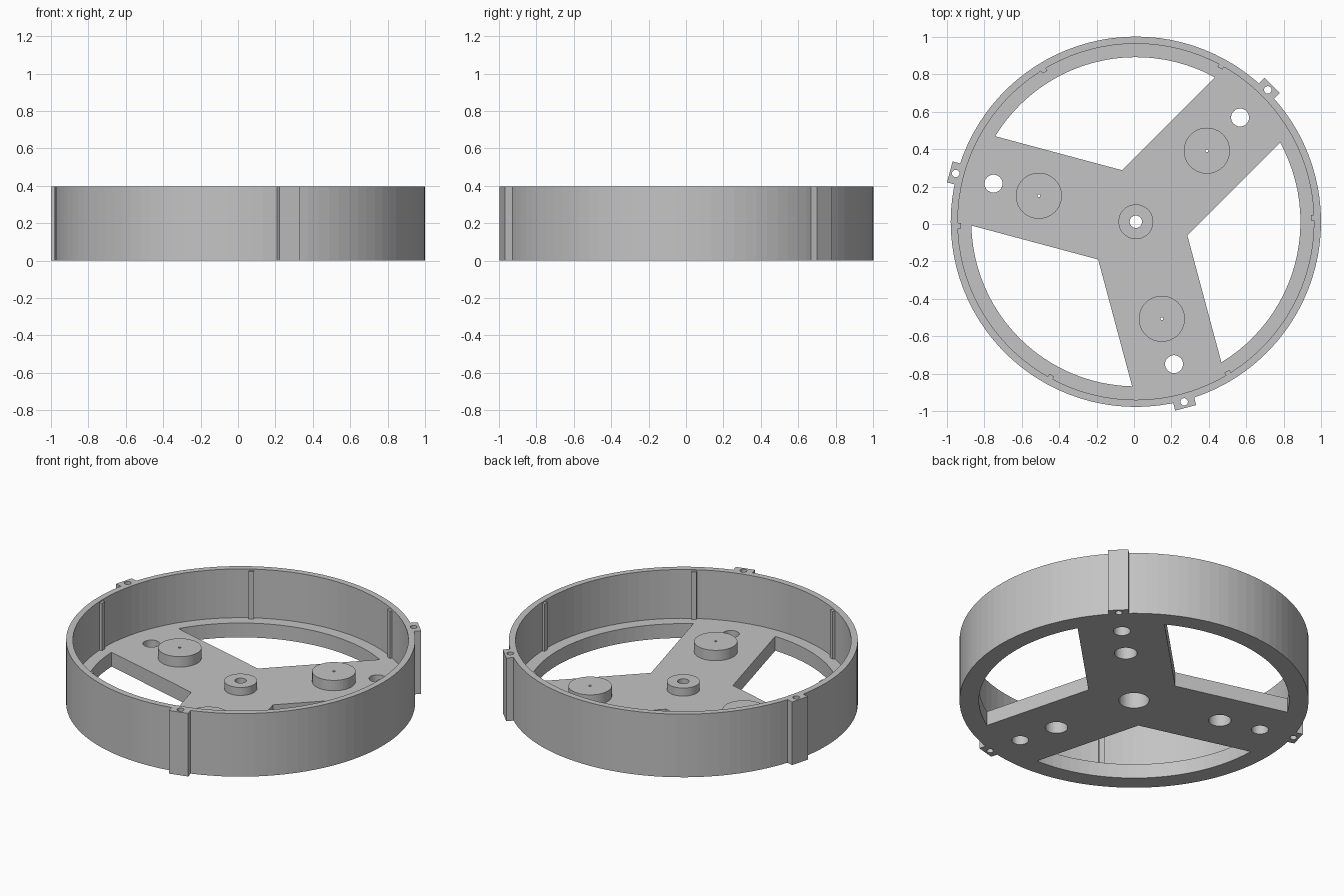
import bpy
import bmesh
from math import sin, cos, asin, pi, radians
from mathutils import Matrix, Vector

if "Cube" in bpy.data.objects:
    bpy.data.objects.remove(bpy.data.objects["Cube"], do_unlink=True)

HEIGHT, FLOOR = 0.395, 0.09
OUTER, INNER, WINDOW = 0.99, 0.952, 0.88
ARM_HALF = 0.247
CENTRE = Vector((0.01, 0.012, 0))
ARMS = [radians(a) for a in (45, 165, 285)]

grey = bpy.data.materials.new("plain grey")
grey.use_nodes = True
grey.diffuse_color = (0.55, 0.55, 0.55, 1)
grey.node_tree.nodes["Principled BSDF"].inputs["Base Color"].default_value = grey.diffuse_color


def polar(r, a):
    return Vector((r * cos(a), r * sin(a), 0))


def circle(r, n, centre=Vector()):
    return [centre + polar(r, 2 * pi * i / n) for i in range(n)]


def block(r0, r1, half, angle):
    """Rectangle reaching from radius r0 to r1 along an angle."""
    turn = Matrix.Rotation(angle, 3, 'Z')
    return [turn @ Vector(p) for p in
            ((r0, -half, 0), (r1, -half, 0), (r1, half, 0), (r0, half, 0))]


def solids(name, parts):
    """One object from upright prisms given as (outline, bottom, top)."""
    bm = bmesh.new()
    for outline, z0, z1 in parts:
        low = [bm.verts.new((p.x, p.y, z0)) for p in outline]
        high = [bm.verts.new((p.x, p.y, z1)) for p in outline]
        bm.faces.new(low[::-1])
        bm.faces.new(high)
        for i in range(len(low)):
            j = (i + 1) % len(low)
            bm.faces.new((low[i], low[j], high[j], high[i]))
    bmesh.ops.translate(bm, verts=bm.verts, vec=CENTRE)
    mesh = bpy.data.meshes.new(name)
    bm.to_mesh(mesh)
    bm.free()
    mesh.materials.append(grey)
    obj = bpy.data.objects.new(name, mesh)
    bpy.context.collection.objects.link(obj)
    return obj


def combine(body, operation, tool):
    """Apply a boolean and discard its tool."""
    mod = body.modifiers.new(operation.lower(), 'BOOLEAN')
    mod.operation, mod.solver, mod.object = operation, 'EXACT', tool
    bpy.context.view_layer.objects.active = body
    bpy.ops.object.modifier_apply(modifier=mod.name)
    bpy.data.objects.remove(tool, do_unlink=True)


# Round tray with a thin wall
body = solids("ring_body", [(circle(OUTER, 100), 0, HEIGHT)])
combine(body, 'DIFFERENCE', solids("bowl_cutter", [(circle(INNER, 100), FLOOR, 1)]))

# Screw ears on the outside
combine(body, 'UNION', solids("screw_ears", [
    (block(0.962, 1.03, 0.058, a), 0, HEIGHT) for a in ARMS]))

# Three large bosses and the central boss
bosses = [(circle(0.123, 48, polar(0.537, a)), 0.03, 0.155) for a in ARMS]
bosses.append((circle(0.093, 48), 0.03, 0.14))
combine(body, 'UNION', solids("bosses", bosses))

# Openings between the arms
edge = asin(ARM_HALF / WINDOW)
windows = []
for a in ARMS:
    start, end = a + edge, a + 2 * pi / 3 - edge
    arc = [polar(WINDOW, start + (end - start) * i / 24) for i in range(25)]
    windows.append(([polar(ARM_HALF / sin(pi / 3), a + pi / 3)] + arc, -1, FLOOR + 0.1))
combine(body, 'DIFFERENCE', solids("window_cutter", windows))

# Blind pockets in the underside
pockets = [(circle(0.064, 32, polar(0.537, a)), -1, 0.13) for a in ARMS]
pockets.append((circle(0.086, 40), -1, 0.1))
combine(body, 'DIFFERENCE', solids("pocket_cutter", pockets))

# Through holes in arms, ears and bosses
holes = [(circle(0.033, 32), -1, 1)]
for a in ARMS:
    for distance, radius, sides in ((0.788, 0.048, 32), (0.997, 0.02, 20), (0.537, 0.008, 12)):
        holes.append((circle(radius, sides, polar(distance, a)), -1, 1))
combine(body, 'DIFFERENCE', solids("hole_cutter", holes))

# Six slim ribs on the inside of the wall
solids("wall_ribs", [
    (block(0.936, 0.965, 0.015, radians(1.3 + 60 * k)), FLOOR - 0.01, HEIGHT - 0.008)
    for k in range(6)])
